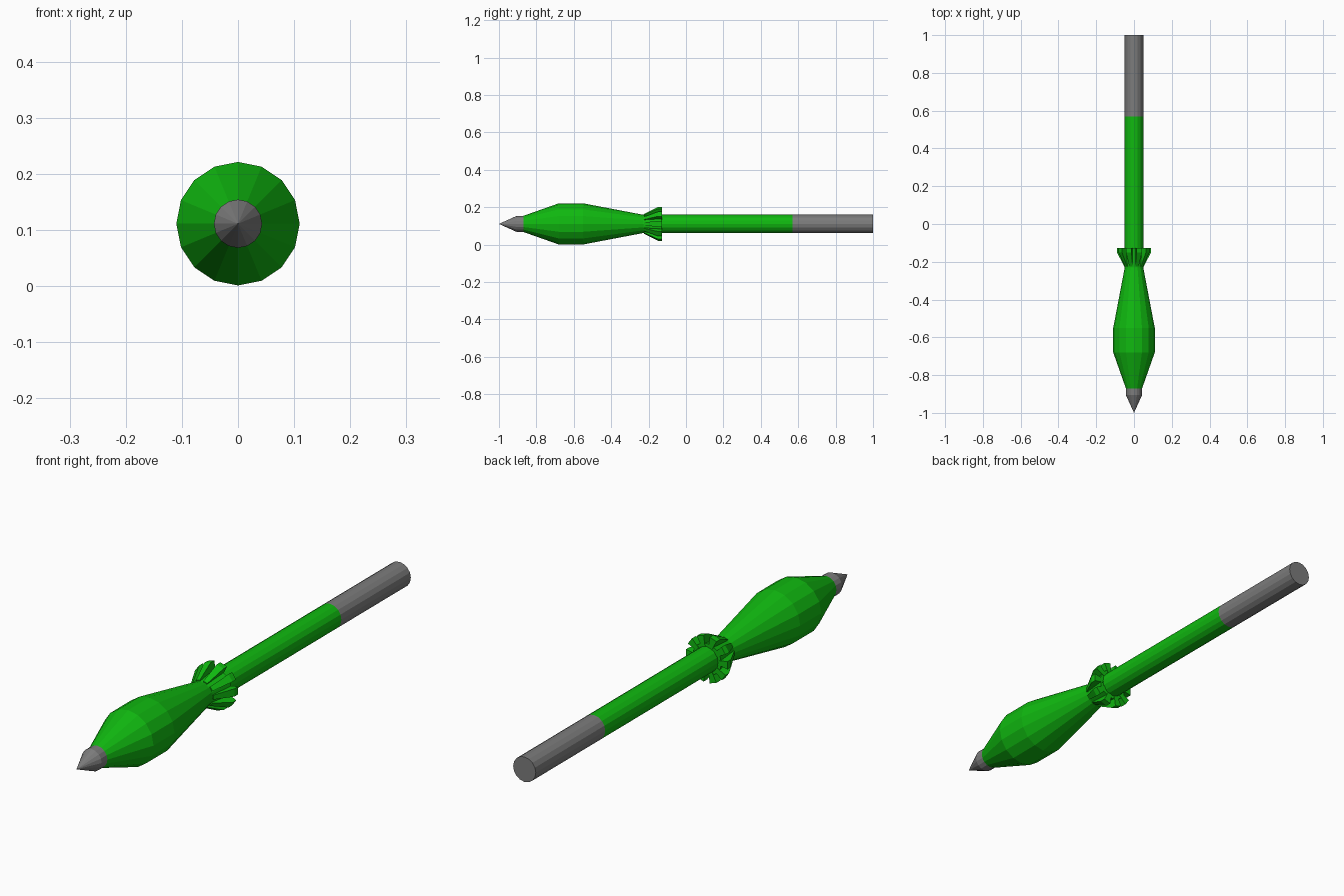
import bpy, bmesh, math
from mathutils import Matrix, Vector

cube = bpy.data.objects.get("Cube")
if cube:
    bpy.data.objects.remove(cube)

SIDES = 16
AXIS_Z = 0.111


def material(name, rgb):
    mat = bpy.data.materials.new(name)
    mat.use_nodes = True
    mat.diffuse_color = (*rgb, 1)
    bsdf = next(n for n in mat.node_tree.nodes if n.type == "BSDF_PRINCIPLED")
    bsdf.inputs["Base Color"].default_value = (*rgb, 1)
    return mat


GREEN = material("green", (0.005, 0.48, 0.005))
GREY = material("grey", (0.2, 0.2, 0.2))


def finish(bm, name, mat):
    bmesh.ops.recalc_face_normals(bm, faces=bm.faces)
    mesh = bpy.data.meshes.new(name)
    bm.to_mesh(mesh)
    bm.free()
    mesh.materials.append(mat)
    obj = bpy.data.objects.new(name, mesh)
    obj.location.z = AXIS_Z
    bpy.context.collection.objects.link(obj)
    return obj


def turned(name, profile, mat, cap_front=False, cap_back=False):
    """Revolve (y, radius) points around the long axis."""
    bm = bmesh.new()
    rings = []
    for y, r in profile:
        if r == 0:
            rings.append([bm.verts.new((0, y, 0))] * SIDES)
            continue
        angles = [math.tau * i / SIDES for i in range(SIDES)]
        rings.append([bm.verts.new((r * math.cos(a), y, r * math.sin(a))) for a in angles])
    for a, b in zip(rings, rings[1:]):
        for i in range(SIDES):
            j = (i + 1) % SIDES
            corners = dict.fromkeys((a[i], a[j], b[j], b[i]))
            bm.faces.new(list(corners))
    if cap_front:
        bm.faces.new(rings[0])
    if cap_back:
        bm.faces.new(rings[-1])
    return finish(bm, name, mat)


# Pointed tip, bulging body and straight shaft
turned("nose_tip", [(-1, 0), (-0.905, 0.043), (-0.87, 0.043)], GREY)
turned("body", [(-0.87, 0.043), (-0.68, 0.11), (-0.55, 0.11), (-0.23, 0.049)], GREEN)
turned("shaft", [(-0.25, 0.049), (0.57, 0.049)], GREEN)
turned("tail_tube", [(0.57, 0.049), (1, 0.049)], GREY, cap_back=True)

# Flared collar with a ring of wedge-shaped teeth
turned("collar", [(-0.225, 0.049), (-0.13, 0.062)], GREEN, True, True)

TEETH = 10
tooth_outline = [(-0.225, 0.045), (-0.225, 0.052), (-0.15, 0.09), (-0.128, 0.09), (-0.128, 0.045)]
bm = bmesh.new()
for k in range(TEETH):
    turn = Matrix.Rotation(math.tau * k / TEETH, 4, "Y")
    sides = []
    for s in (-1, 1):
        sides.append([bm.verts.new(turn @ Vector((r, y, s * 0.17 * r)))
                      for y, r in tooth_outline])
        bm.faces.new(sides[-1])
    n = len(tooth_outline)
    for i in range(n):
        j = (i + 1) % n
        bm.faces.new((sides[0][i], sides[0][j], sides[1][j], sides[1][i]))
finish(bm, "collar_teeth", GREEN)
